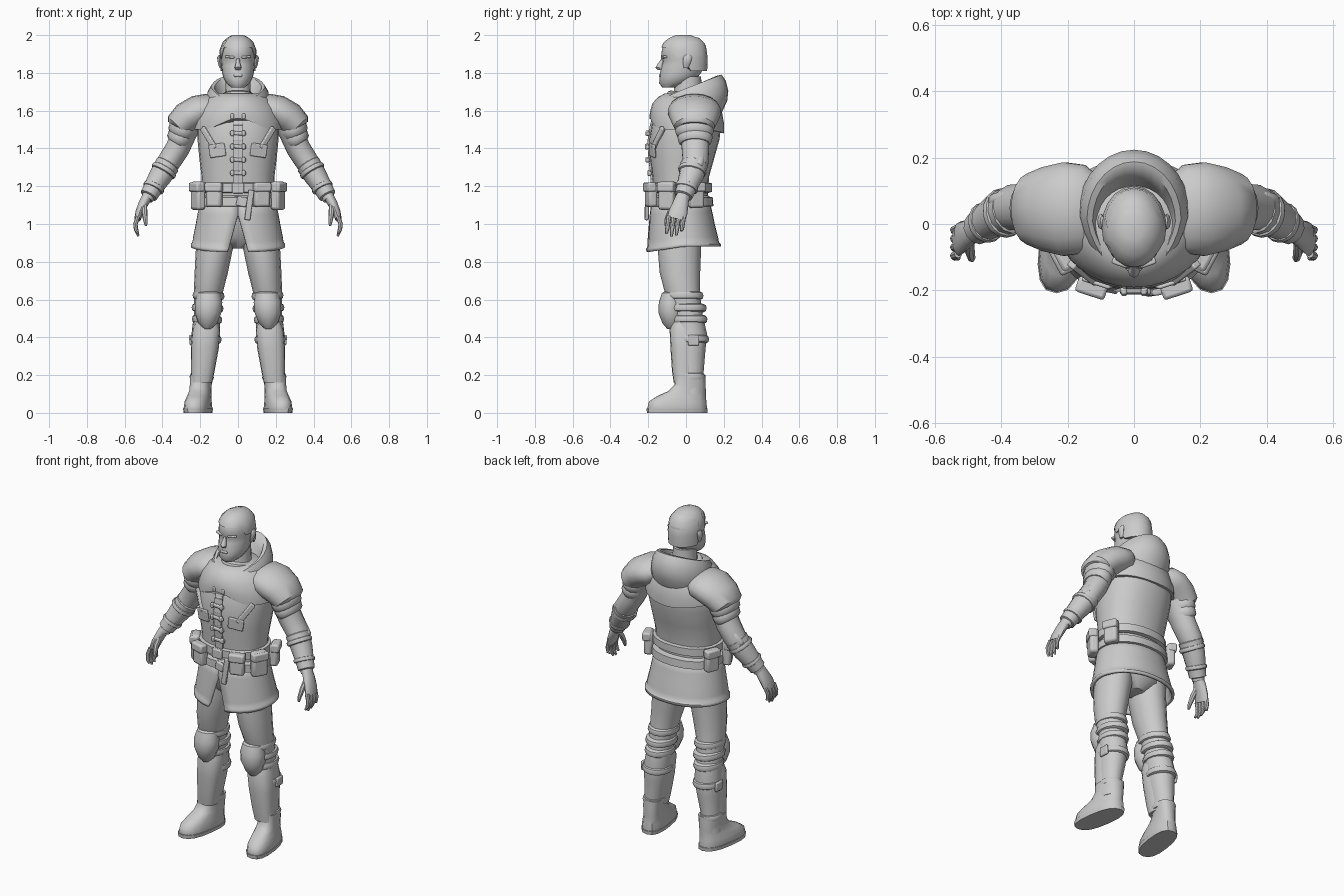
import bpy, bmesh, math
from math import sin, cos, pi
from mathutils import Vector

grey = bpy.data.materials.new("light_grey")
grey.diffuse_color = (0.6, 0.6, 0.6, 1)


def finish(name, bm, mirror=False, bevel=0, thick=0, angle=42):
    bmesh.ops.recalc_face_normals(bm, faces=bm.faces)
    me = bpy.data.meshes.new(name)
    bm.to_mesh(me)
    bm.free()
    me.materials.append(grey)
    ob = bpy.data.objects.new(name, me)
    bpy.context.collection.objects.link(ob)
    bpy.ops.object.select_all(action='DESELECT')
    ob.select_set(True)
    bpy.context.view_layer.objects.active = ob
    bpy.ops.object.shade_smooth_by_angle(angle=math.radians(angle))
    if thick:
        m = ob.modifiers.new("thickness", 'SOLIDIFY')
        m.thickness, m.offset = thick, -1
    if bevel:
        m = ob.modifiers.new("bevel", 'BEVEL')
        m.width, m.segments = bevel, 2
    if mirror:
        ob.modifiers.new("mirror", 'MIRROR')
    return ob


def skin(bm, rows, closed=True, caps=True):
    rows = [[bm.verts.new(p) for p in r] for r in rows]
    n = len(rows[0])
    for a, b in zip(rows, rows[1:]):
        for i in range(n if closed else n - 1):
            j = (i + 1) % n
            bm.faces.new((a[i], a[j], b[j], b[i]))
    if caps:
        bm.faces.new(rows[0])
        bm.faces.new(rows[-1])


def loft(name, rings, along=False, n=16, mirror=False, power=1.0, shear=0.0):
    """Rings are (x, y, z, rx, ry); level, or square to the path when along."""
    bm = bmesh.new()
    pts = [Vector(r[:3]) for r in rings]
    rows = []
    for i, r in enumerate(rings):
        u, v = Vector((1, 0, 0)), Vector((0, 1, 0))
        if along:
            t = (pts[min(i + 1, len(pts) - 1)] - pts[max(i - 1, 0)]).normalized()
            u = v.cross(t).normalized()
            v = t.cross(u)
        row = []
        for k in range(n):
            c, s = cos(2 * pi * k / n), sin(2 * pi * k / n)
            c = math.copysign(abs(c) ** power, c)
            s = math.copysign(abs(s) ** power, s)
            p = pts[i] + u * c * r[3] + v * s * r[4]
            p.x += shear * p.y
            row.append(p)
        rows.append(row)
    skin(bm, rows)
    return finish(name, bm, mirror)


def stack(name, rows, **kw):
    """Level rings about x = 0 given as (z, front y, back y, half width)."""
    return loft(name, [(0, (f + b) / 2, z, w, (b - f) / 2) for z, f, b, w in rows], **kw)


def band(name, p, q, rx, ry, lip=0.012, mirror=True, n=16):
    p, q = Vector(p), Vector(q)
    rings = [(*p.lerp(q, t), rx + d, ry + d) for t, d in
             ((0, -lip), (0.15, 0), (0.5, lip * 0.4), (0.85, 0), (1, -lip))]
    return loft(name, rings, True, n, mirror)


def box(name, loc, size, rot=(0, 0, 0), bevel=0.012, mirror=False):
    bm = bmesh.new()
    bmesh.ops.create_cube(bm, size=1)
    from_rot = bpy.data.objects  # placement is baked so the mirror works about x = 0
    from mathutils import Euler, Matrix
    m = Matrix.Translation(loc) @ Euler([math.radians(a) for a in rot]).to_matrix().to_4x4()
    bm.transform(m @ Matrix.Diagonal((*size, 1)))
    return finish(name, bm, mirror, bevel)


# Head, hair and neck
stack("head", [(1.722, -.125, -.05, .035), (1.745, -.142, .02, .062), (1.775, -.14, .06, .078),
               (1.80, -.138, .08, .084), (1.84, -.128, .098, .088), (1.865, -.122, .105, .09),
               (1.885, -.132, .108, .091), (1.92, -.128, .11, .091), (1.955, -.118, .1, .083),
               (1.985, -.085, .07, .055), (1.995, -.05, .03, .02)], n=20)
bm = bmesh.new()
rows = []
for t, g in ((0, 0), (0.0, .007), (.35, .01), (.7, .01), (.9, .007), (1, 0)):
    row = []
    for k in range(20):
        a = 2 * pi * k / 20
        low = 1.935 if sin(a) < -.45 else (1.88 if sin(a) < .1 else 1.81)
        z = low + (2.0 - low) * t
        w = 1 if z < 1.9 else max(.1, 1 - ((z - 1.9) / .105) ** 2.2) ** .5
        row.append(((.089 + g) * w * cos(a), -.012 + (.117 + g) * w * sin(a), z))
    rows.append(row)
skin(bm, rows)
finish("hair", bm)
loft("nose", [(0, -.122, 1.875, .009, .008), (0, -.135, 1.85, .012, .014),
              (0, -.142, 1.828, .018, .02), (0, -.135, 1.814, .013, .012)], n=8)
box("brow", (.042, -.117, 1.884), (.05, .02, .013), (0, -4, 20), .005, True)
box("lips", (0, -.136, 1.787), (.045, .014, .016), bevel=.006)
loft("ear", [(.09, 0, 1.825, .008, .012), (.096, .004, 1.85, .01, .02),
             (.1, .008, 1.88, .011, .024), (.096, .01, 1.895, .006, .014)], n=8, mirror=True)
stack("neck", [(1.6, -.08, .1, .085), (1.68, -.065, .085, .068), (1.78, -.06, .08, .066)])
band("neck_scarf", (0, -.005, 1.64), (0, .005, 1.69), .09, .1, mirror=False)

# Torso
torso = [(1.12, -.175, .115, .19), (1.25, -.178, .122, .193), (1.35, -.192, .15, .205),
         (1.45, -.195, .178, .215), (1.55, -.178, .188, .215), (1.62, -.15, .175, .19),
         (1.68, -.09, .14, .13)]
stack("jacket", torso, n=24, power=.9)


def front(z):
    for a, b in zip(torso, torso[1:]):
        if z <= b[0]:
            return a[1] + (b[1] - a[1]) * (z - a[0]) / (b[0] - a[0])
    return -.09


# Shoulder mantle with a pointed hem
bm = bmesh.new()
rows = []
for t, rx, ry in ((0, .235, .195), (.25, .232, .196), (.6, .205, .183), (.85, .165, .155), (1, .12, .12)):
    row = []
    for k in range(32):
        a = 2 * pi * k / 32
        hem = 1.50 + .06 * max(0, -sin(a)) ** 8 - .02 * max(0, sin(a)) ** 4
        row.append((rx * cos(a), .005 + ry * sin(a), hem + (1.69 - hem) * t))
    rows.append(row)
skin(bm, rows)
finish("mantle", bm)

# Lowered hood around the neck
bm = bmesh.new()
rows = []
for drop, rx, f, b in ((.14, .10, -.11, .10), (.05, .112, -.135, .135), (.005, .125, -.15, .165),
                       (0, .142, -.16, .188), (.03, .162, -.165, .21), (.085, .17, -.165, .224),
                       (.14, .168, -.16, .218), (.2, .15, -.14, .19)):
    row = []
    for k in range(28):
        a = 2 * pi * k / 28
        y = (f + b) / 2 + (b - f) / 2 * sin(a)
        rim = 1.715 + .42 * (.02 + .16 * sin(a)) - .02 * max(0, -sin(a)) ** 3
        row.append((rx * cos(a) * (1 - .2 * max(0, -sin(a))), y,
                    rim - drop * (1 if sin(a) > -.3 else .55)))
    rows.append(row)
skin(bm, rows, caps=False)
finish("hood", bm, angle=50)

# Front closure with toggles, and chest straps
zs = [1.2, 1.28, 1.36, 1.44, 1.52, 1.6]
for a, b in zip(zs, zs[1:]):
    ya, yb = front(a), front(b)
    box("placket", (0, (ya + yb) / 2 - .002, (a + b) / 2), (.05, .014, b - a + .006),
        (-math.degrees(math.atan2(yb - ya, b - a)), 0, 0), .004)
for z in (1.27, 1.34, 1.41, 1.48, 1.57):
    box("toggle", (0, front(z) - .01, z), (.085, .018, .02), (0, 4, 0), .006)
    box("toggle_knob", (.03, front(z) - .014, z), (.018, .02, .03), bevel=.006, mirror=True)
box("chest_strap", (.155, -.148, 1.455), (.03, .02, .14), (0, 38, 38), .005, True)
box("chest_flap", (.11, -.178, 1.39), (.09, .012, .07), (4, 8, 18), .005, True)

# Belts, buckle and pouches
stack("waist_belt", [(1.165, -.18, .12, .19), (1.17, -.195, .137, .207), (1.215, -.195, .137, .207),
                     (1.22, -.18, .12, .19)], n=28, power=.9)
stack("hip_belt", [(1.09, -.18, .125, .195), (1.095, -.198, .145, .213), (1.14, -.196, .142, .211),
                   (1.145, -.18, .125, .195)], n=28, power=.9)
box("buckle", (0, -.202, 1.19), (.065, .018, .055), bevel=.006)
box("lower_buckle", (.02, -.204, 1.118), (.055, .018, .05), (0, 12, 0), .006)
box("belt_tail", (.06, -.207, 1.10), (.03, .02, .16), (0, 8, 8), .006)
for s in (-1, 1):
    for x, y, r, w, h in ((.125, -.185, 18, .085, .12), (.212, -.10, 62, .09, .15), (.21, .055, 112, .08, .13)):
        box("pouch", (s * x, y, 1.15), (w, .05, h), (0, 0, s * r), .014)
        d = Vector((sin(math.radians(r)) * s, -cos(math.radians(r)), 0)) * .008
        box("pouch_flap", (s * x + d.x, y + d.y, 1.195), (w + .008, .05, .05), (0, 0, s * r), .01)

# Coat skirt, split at the front
bm = bmesh.new()
rows = []
for z, f, b, rx in ((1.15, -.18, .12, .192), (1.06, -.192, .14, .213), (1.0, -.198, .152, .224),
                    (.93, -.206, .17, .238), (.905, -.208, .174, .242), (.895, -.215, .184, .25),
                    (.88, -.213, .184, .25)):
    g = max(0, 1.06 - z) * 1.1
    row = []
    for k in range(33):
        a = -pi / 2 + g + (2 * pi - 2 * g) * k / 32
        sag = .03 * max(0, -sin(a)) * (1.15 - z) / .27
        c = math.copysign(abs(cos(a)) ** .9, cos(a))
        row.append((rx * c, (f + b) / 2 + (b - f) / 2 * sin(a), z - sag))
    rows.append(row)
skin(bm, rows, closed=False, caps=False)
finish("coat_skirt", bm, thick=.016)
stack("hips", [(.87, -.07, .05, .05), (.93, -.13, .1, .17), (1.05, -.16, .11, .185), (1.12, -.16, .11, .18)])

# Legs, shin wraps and straps
loft("leg", [(.115, -.03, 1.0, .1, .115), (.125, -.035, .87, .098, .115), (.142, -.032, .74, .088, .107),
             (.158, -.018, .63, .076, .092), (.164, .008, .52, .07, .08), (.17, .025, .42, .076, .086),
             (.178, .022, .32, .07, .08), (.19, .022, .2, .055, .07), (.2, .025, .1, .053, .07)],
     mirror=True)
for x, y, z, rx, ry in ((.157, -.012, .62, .08, .1), (.162, .005, .555, .08, .1), (.165, .015, .495, .076, .094),
                        (.172, .028, .39, .08, .09), (.193, .023, .19, .06, .075)):
    band("leg_strap", (x, y, z - .022), (x - .002, y, z + .022), rx, ry)
loft("greave", [(.194, -.01, .16, .058, .055), (.186, -.012, .22, .062, .062), (.176, -.012, .34, .074, .07),
                (.168, -.015, .44, .074, .072), (.166, -.015, .48, .06, .06)], mirror=True, power=.8)
box("greave_buckle", (.25, .04, .385), (.016, .06, .055), (0, 4, 0), .006, True)
loft("knee_pad", [(.16, -.07, .445, .02, .03), (.16, -.075, .475, .05, .05), (.158, -.08, .53, .07, .066),
                  (.156, -.08, .585, .073, .064), (.154, -.075, .635, .06, .052), (.152, -.07, .65, .03, .03)],
     mirror=True, n=12)

# Boots
loft("boot", [(.205, -.045, 0, .066, .155), (.205, -.047, .025, .07, .158), (.205, -.044, .06, .066, .152),
              (.202, -.025, .088, .06, .13), (.2, .005, .115, .056, .1), (.2, .022, .15, .056, .082),
              (.197, .022, .2, .06, .08)], mirror=True, power=.8, shear=-.14)
loft("boot_sole", [(.205, -.047, 0, .07, .16), (.205, -.047, .022, .073, .162)],
     mirror=True, power=.8, shear=-.14)

# Pauldrons and upper arm plates
loft("pauldron", [(.11, .045, 1.62, .05, .10), (.15, .045, 1.61, .082, .135), (.21, .045, 1.595, .088, .143),
                  (.27, .045, 1.56, .088, .128), (.315, .045, 1.515, .078, .108), (.318, .045, 1.51, .06, .09)],
     True, 18, True)
band("arm_plate_upper", (.275, .045, 1.535), (.31, .045, 1.465), .072, .098)
band("arm_plate_lower", (.285, .048, 1.49), (.325, .048, 1.425), .066, .088)

# Arms and bracers
loft("arm", [(.22, .045, 1.6, .08, .09), (.28, .045, 1.49, .066, .08), (.32, .05, 1.4, .064, .074),
             (.365, .05, 1.33, .062, .07), (.41, .03, 1.26, .054, .058), (.455, 0, 1.185, .042, .044),
             (.482, -.02, 1.13, .032, .036)], True, 14, True)
loft("bracer", [(.365, .045, 1.325, .05, .055), (.372, .043, 1.315, .066, .073), (.41, .028, 1.255, .061, .066),
                (.45, .002, 1.19, .051, .055), (.473, -.014, 1.15, .047, .05), (.476, -.016, 1.145, .03, .032)],
     True, 12, True)
band("bracer_strap_upper", (.385, .036, 1.295), (.4, .03, 1.27), .068, .073, .008)
band("bracer_strap_lower", (.44, .008, 1.205), (.452, 0, 1.182), .056, .06, .008)
box("elbow_guard", (.39, .075, 1.33), (.09, .05, .07), (0, 50, -15), .018, True)

# Hands
loft("palm", [(.478, -.018, 1.15, .028, .034), (.5, -.028, 1.11, .026, .042), (.522, -.042, 1.06, .022, .05),
              (.532, -.052, 1.025, .017, .047)], True, 12, True)
for i in range(4):
    y, tip = -.09 + i * .026, (.95, .935, .94, .965)[i]
    loft("finger", [(.53, y, 1.04, .012, .013), (.543, y - .006, 1.0, .012, .012),
                    (.54, y - .01, .97, .011, .011), (.528, y - .013, tip, .006, .007)], True, 8, True)
loft("thumb", [(.495, -.05, 1.1, .014, .018), (.495, -.085, 1.06, .015, .016),
               (.49, -.103, 1.02, .012, .012), (.487, -.108, .99, .006, .007)], True, 8, True)
